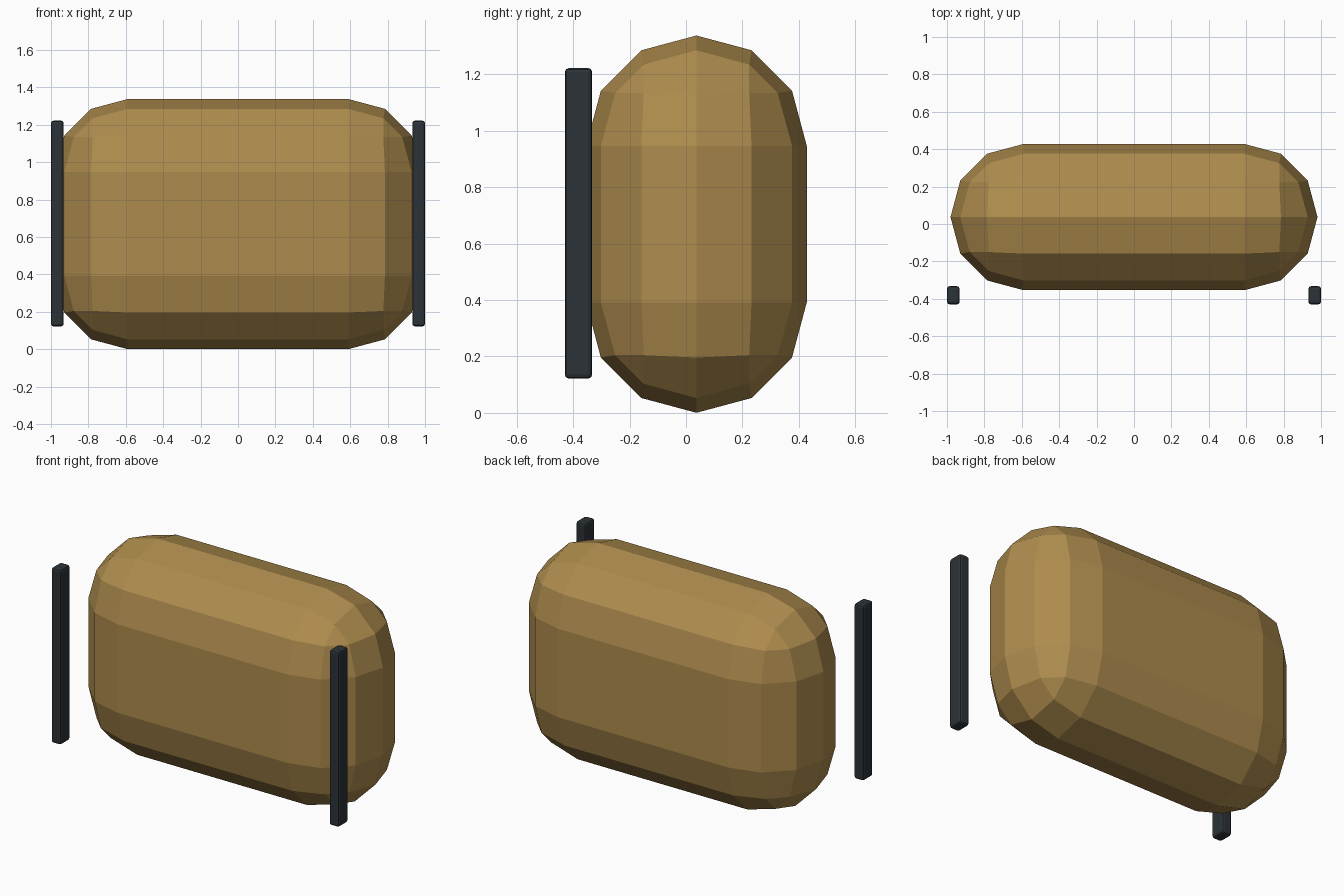
import bpy

if "Cube" in bpy.data.objects:
    bpy.data.objects.remove(bpy.data.objects["Cube"])


def material(name, color):
    m = bpy.data.materials.new(name)
    m.diffuse_color = (*color, 1)
    m.use_nodes = True
    m.node_tree.nodes["Principled BSDF"].inputs["Base Color"].default_value = m.diffuse_color
    return m


def bevelled_box(name, centre, size, radius, segments, mat):
    bpy.ops.mesh.primitive_cube_add(size=1, location=centre)
    ob = bpy.context.object
    ob.name = name
    ob.scale = size
    bpy.ops.object.transform_apply(location=False, rotation=False, scale=True)
    bev = ob.modifiers.new("bevel", 'BEVEL')
    bev.width = radius
    bev.segments = segments
    bev.limit_method = 'NONE'
    ob.data.materials.append(mat)
    return ob


tan = material("tan", (0.42, 0.26, 0.075))
dark = material("dark", (0.025, 0.032, 0.038))

# Cushion body: bevel reaches half the depth, so the sides are fully rounded
bevelled_box("cushion_body", (0, 0.037, 0.669), (1.962, 0.782, 1.337), 0.3909, 3, tan)

# Upright bars in front of each end
for side, x in (("left", -0.966), ("right", 0.966)):
    bevelled_box(side + "_bar", (x, -0.381, 0.672), (0.068, 0.097, 1.1), 0.014, 2, dark)
